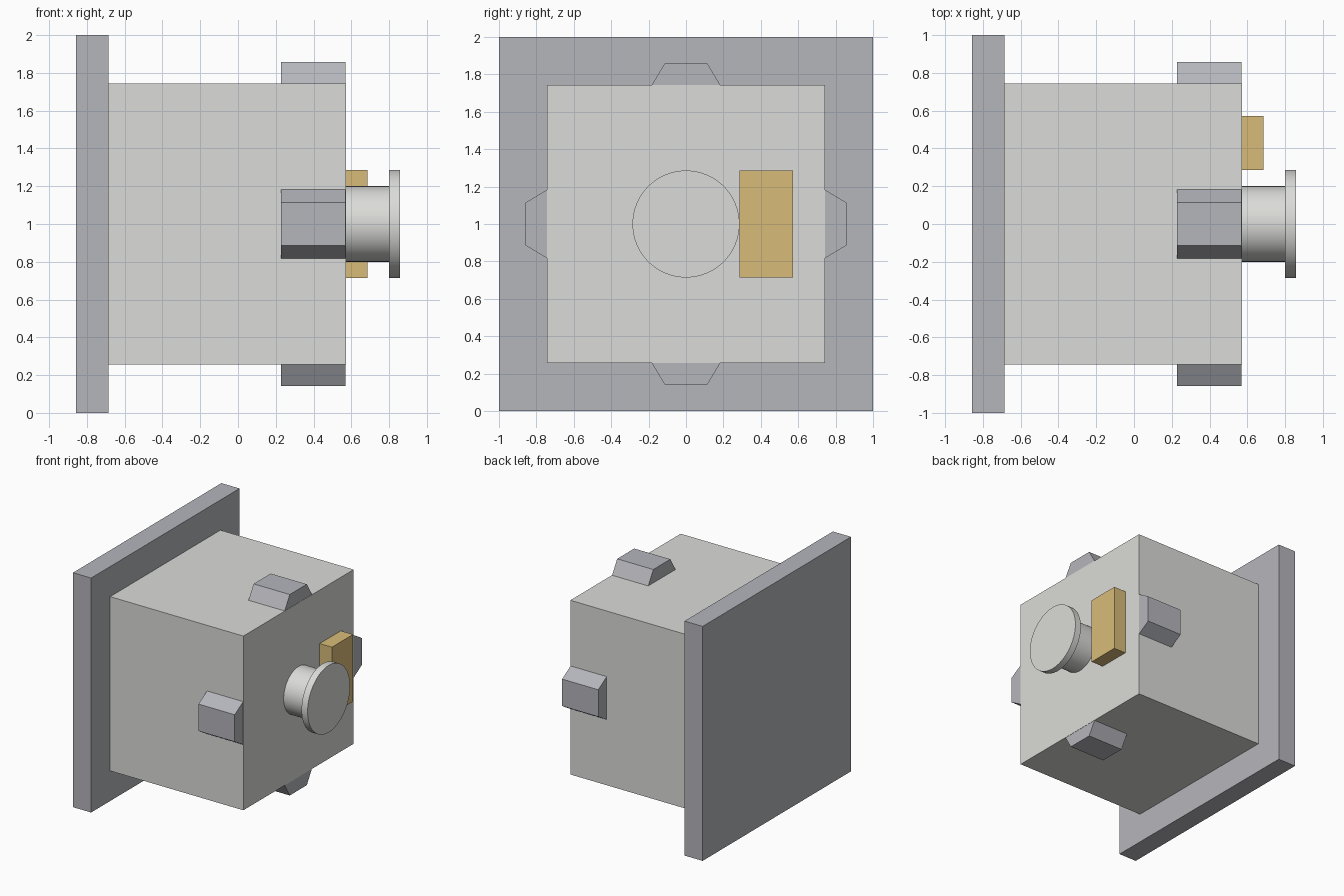
import bpy
import bmesh
import math
from mathutils import Matrix, Vector

cube = bpy.data.objects.get("Cube")
if cube:
    bpy.data.objects.remove(cube, do_unlink=True)


def material(name, rgb):
    mat = bpy.data.materials.new(name)
    mat.use_nodes = True
    color = (*rgb, 1.0)
    mat.diffuse_color = color
    mat.node_tree.nodes["Principled BSDF"].inputs["Base Color"].default_value = color
    return mat


light_grey = material("light grey", (0.71, 0.71, 0.69))
steel_grey = material("steel grey", (0.46, 0.465, 0.50))
brass = material("brass", (0.69, 0.50, 0.19))


def add_object(name, bm, mat):
    bmesh.ops.recalc_face_normals(bm, faces=bm.faces[:])
    mesh = bpy.data.meshes.new(name)
    bm.to_mesh(mesh)
    bm.free()
    mesh.materials.append(mat)
    obj = bpy.data.objects.new(name, mesh)
    bpy.context.collection.objects.link(obj)
    return obj


def box(name, low, high, mat):
    low, high = Vector(low), Vector(high)
    bm = bmesh.new()
    bmesh.ops.create_cube(bm, size=1)
    bmesh.ops.scale(bm, vec=high - low, verts=bm.verts)
    bmesh.ops.translate(bm, vec=(low + high) / 2, verts=bm.verts)
    return add_object(name, bm, mat)


def disc(name, radius, x0, x1, mat):
    bm = bmesh.new()
    bmesh.ops.create_cone(bm, cap_ends=True, segments=64,
                          radius1=radius, radius2=radius, depth=x1 - x0)
    place = Matrix.Translation(((x0 + x1) / 2, 0, 1)) @ Matrix.Rotation(math.pi / 2, 4, "Y")
    bmesh.ops.transform(bm, matrix=place, verts=bm.verts)
    obj = add_object(name, bm, mat)
    bpy.ops.object.select_all(action="DESELECT")
    obj.select_set(True)
    bpy.context.view_layer.objects.active = obj
    bpy.ops.object.shade_smooth_by_angle(angle=math.radians(35))
    return obj


def lug(name, angle):
    # Tapered wedge running along x, sunk into the body just behind its face
    profile = [(-0.286, 0.572), (0.286, 0.572), (0.115, 0.857), (-0.115, 0.857)]
    bm = bmesh.new()
    face = bm.faces.new([bm.verts.new((0.228, y, z)) for y, z in profile])
    ext = bmesh.ops.extrude_face_region(bm, geom=[face], use_keep_orig=True)
    moved = [v for v in ext["geom"] if isinstance(v, bmesh.types.BMVert)]
    bmesh.ops.translate(bm, vec=(0.341, 0, 0), verts=moved)
    place = Matrix.Translation((0, 0, 1)) @ Matrix.Rotation(angle, 4, "X")
    bmesh.ops.transform(bm, matrix=place, verts=bm.verts)
    return add_object(name, bm, steel_grey)


# Mounting plate and main block
box("mounting_plate", (-0.857, -1, 0), (-0.686, 1, 2), steel_grey)
box("body", (-0.686, -0.743, 0.257), (0.571, 0.743, 1.743), light_grey)

# Four lugs around the block
for i, side in enumerate(("top", "front", "bottom", "back")):
    lug(side + "_lug", i * math.pi / 2)

# Knob and brass block on the end face
disc("knob_shaft", 0.2, 0.571, 0.8, light_grey)
disc("knob_cap", 0.286, 0.8, 0.857, light_grey)
box("brass_block", (0.571, 0.286, 0.714), (0.686, 0.571, 1.286), brass)
